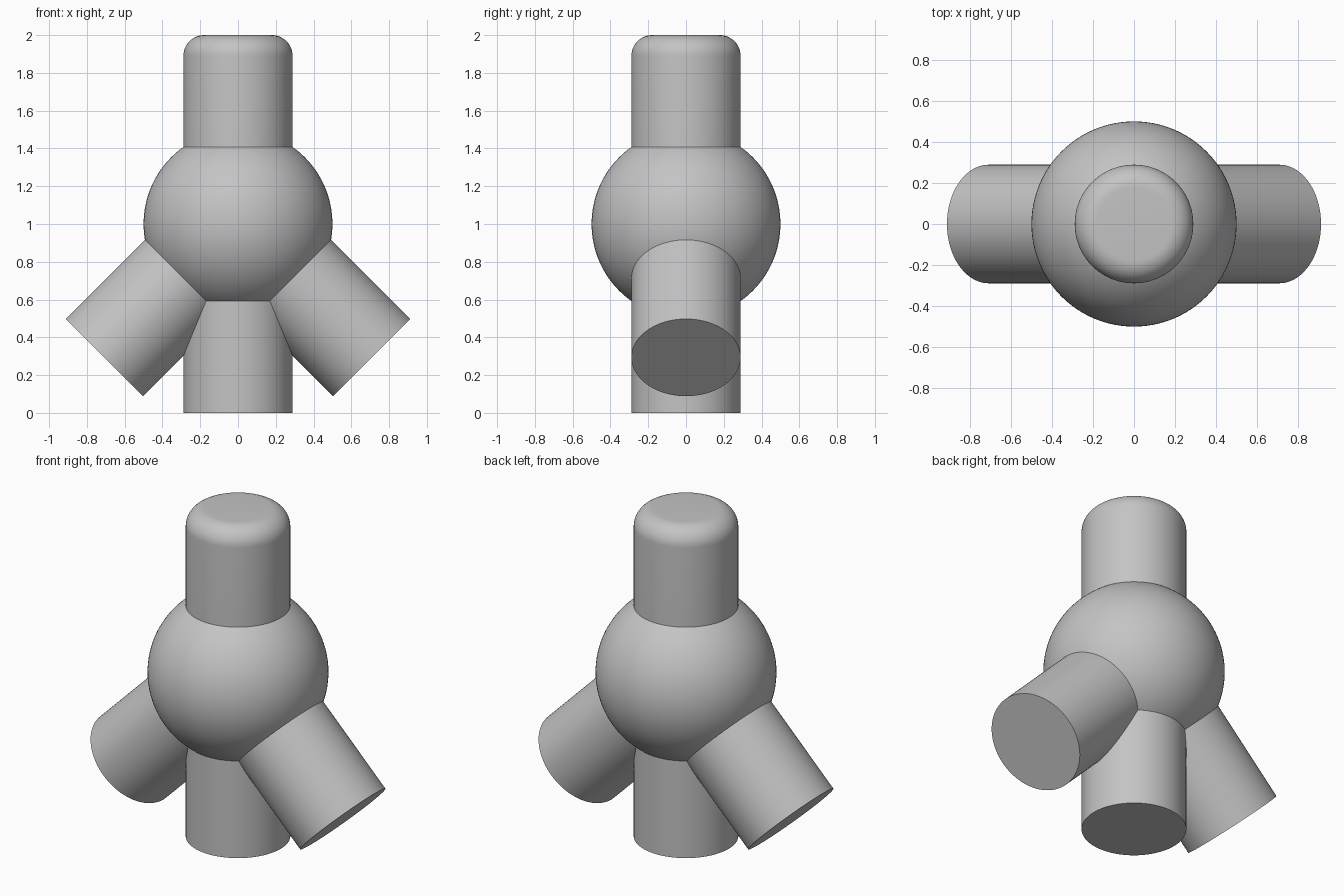
import bpy
from math import radians, sin, cos
from mathutils import Vector

if "Cube" in bpy.data.objects:
    bpy.data.objects.remove(bpy.data.objects["Cube"], do_unlink=True)

HUB = Vector((0, 0, 1))      # centre of the joint
HUB_RADIUS = 0.5
TUBE_RADIUS = 0.289
INNER, REACH = 0.2, 1.0      # distances of tube ends from the hub centre
FILLET = 0.11

grey = bpy.data.materials.new("plain_grey")
grey.use_nodes = True
colour = (0.55, 0.55, 0.55, 1)
grey.diffuse_color = colour
grey.node_tree.nodes["Principled BSDF"].inputs["Base Color"].default_value = colour


def finish(name):
    obj = bpy.context.object
    obj.name = name
    obj.data.materials.append(grey)
    bpy.ops.object.shade_smooth_by_angle(angle=radians(30))
    return obj


def tube(name, angle):
    """Round bar leaving the hub, tilted from +z toward +x."""
    axis = Vector((sin(angle), 0, cos(angle)))
    bpy.ops.mesh.primitive_cylinder_add(
        vertices=96, radius=TUBE_RADIUS, depth=REACH - INNER,
        location=HUB + axis * (INNER + REACH) / 2, rotation=(0, angle, 0))
    return bpy.context.object


# Central ball
bpy.ops.mesh.primitive_uv_sphere_add(
    segments=96, ring_count=64, radius=HUB_RADIUS, location=HUB)
finish("ball_hub")

# Upright post with a rounded top rim
post = tube("top_post", 0)
weights = post.data.attributes.new("bevel_weight_edge", "FLOAT", "EDGE")
for edge in post.data.edges:
    top = all(post.data.vertices[v].co.z > 0 for v in edge.vertices)
    weights.data[edge.index].value = 1.0 if top else 0.0
bevel = post.modifiers.new("rounded_rim", "BEVEL")
bevel.limit_method = "WEIGHT"
bevel.width = FILLET
bevel.segments = 12
bpy.ops.object.modifier_apply(modifier=bevel.name)
finish("top_post")

# Flat-ended legs: one straight down, two splayed sideways
for name, degrees in (("centre_leg", 180), ("left_leg", 135), ("right_leg", -135)):
    tube(name, radians(degrees))
    finish(name)
